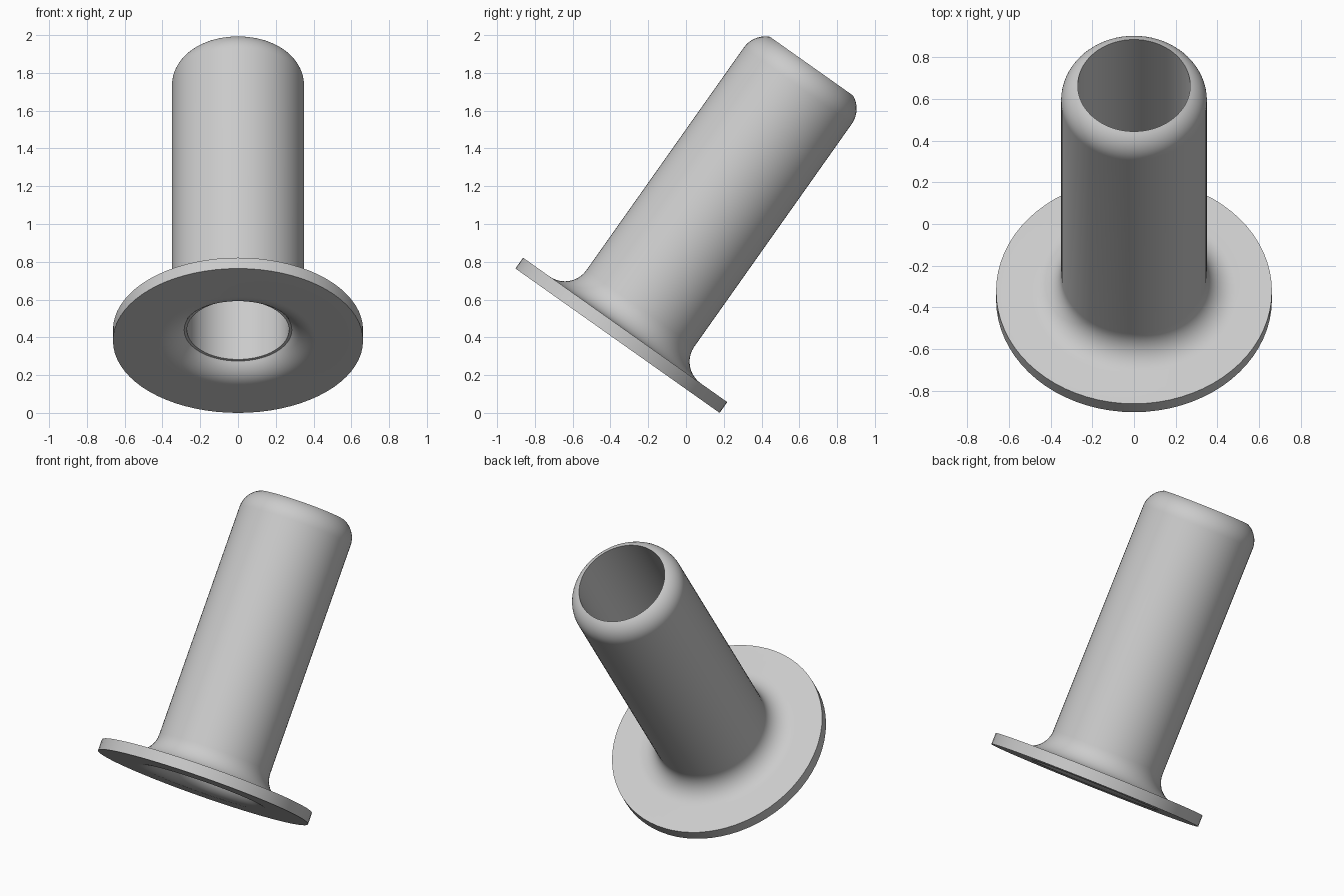
import bpy, bmesh
from math import sin, cos, radians, tau, asin, degrees
from mathutils import Matrix, Vector

cube = bpy.data.objects.get("Cube")
if cube:
    bpy.data.objects.remove(cube)

SEGMENTS = 72
TILT = 35.26
FLANGE_R, FLANGE_T = 0.662, 0.07
TUBE_R, BORE_R = 0.35, 0.27
FILLET = 0.14
SHOULDER = 1.653
FLARE_R, FLARE_START, FLARE_END = 0.147, 0.41, 0.285


def arc(centre, radius, start, end, steps=10):
    """Points (radius, height) along an arc, angles in degrees."""
    angles = [radians(start + (end - start) * i / steps) for i in range(steps + 1)]
    return [(centre[0] + radius * cos(a), centre[1] + radius * sin(a)) for a in angles]


# Closed wall section: flange, root fillet, tube, rounded lip, bore, flared mouth
lip_centre = TUBE_R - FILLET
lip_end = 90 - degrees(asin((BORE_R - lip_centre) / FILLET))
flare_end = 270 - degrees(asin((FLARE_START - FLARE_END) / FLARE_R))
profile = [(FLANGE_R, 0), (FLANGE_R, FLANGE_T)]
profile += arc((TUBE_R + FILLET, FLANGE_T + FILLET), FILLET, 270, 180)
profile += arc((lip_centre, SHOULDER), FILLET, 0, lip_end)
mouth = arc((FLARE_START, FLARE_R), FLARE_R, flare_end, 270)
profile += [(BORE_R, mouth[0][1])] + mouth

# Revolve the section around the tube axis
bm = bmesh.new()
verts = [bm.verts.new((r, 0, z)) for r, z in profile]
edges = [bm.edges.new((v, verts[(i + 1) % len(verts)])) for i, v in enumerate(verts)]
bmesh.ops.spin(bm, geom=verts + edges, cent=(0, 0, 0), axis=(0, 0, 1),
               angle=tau, steps=SEGMENTS, use_merge=True)
bmesh.ops.remove_doubles(bm, verts=bm.verts, dist=0.0001)
bmesh.ops.recalc_face_normals(bm, faces=bm.faces)

# Lean the part backwards and stand it on the ground
bm.transform(Matrix.Rotation(radians(-TILT), 4, 'X'))
low = min(v.co.z for v in bm.verts)
ys = [v.co.y for v in bm.verts]
bm.transform(Matrix.Translation(Vector((0, -(min(ys) + max(ys)) / 2, -low))))

mesh = bpy.data.meshes.new("flanged_sleeve")
bm.to_mesh(mesh)
bm.free()
sleeve = bpy.data.objects.new("flanged_sleeve", mesh)
bpy.context.collection.objects.link(sleeve)

# Plain grey material
grey = bpy.data.materials.new("light_grey")
grey.use_nodes = True
colour = (0.6, 0.6, 0.6, 1)
grey.diffuse_color = colour
for node in grey.node_tree.nodes:
    if node.type == 'BSDF_PRINCIPLED':
        node.inputs["Base Color"].default_value = colour
mesh.materials.append(grey)

bpy.ops.object.select_all(action='DESELECT')
sleeve.select_set(True)
bpy.context.view_layer.objects.active = sleeve
bpy.ops.object.shade_smooth_by_angle(angle=radians(30))
